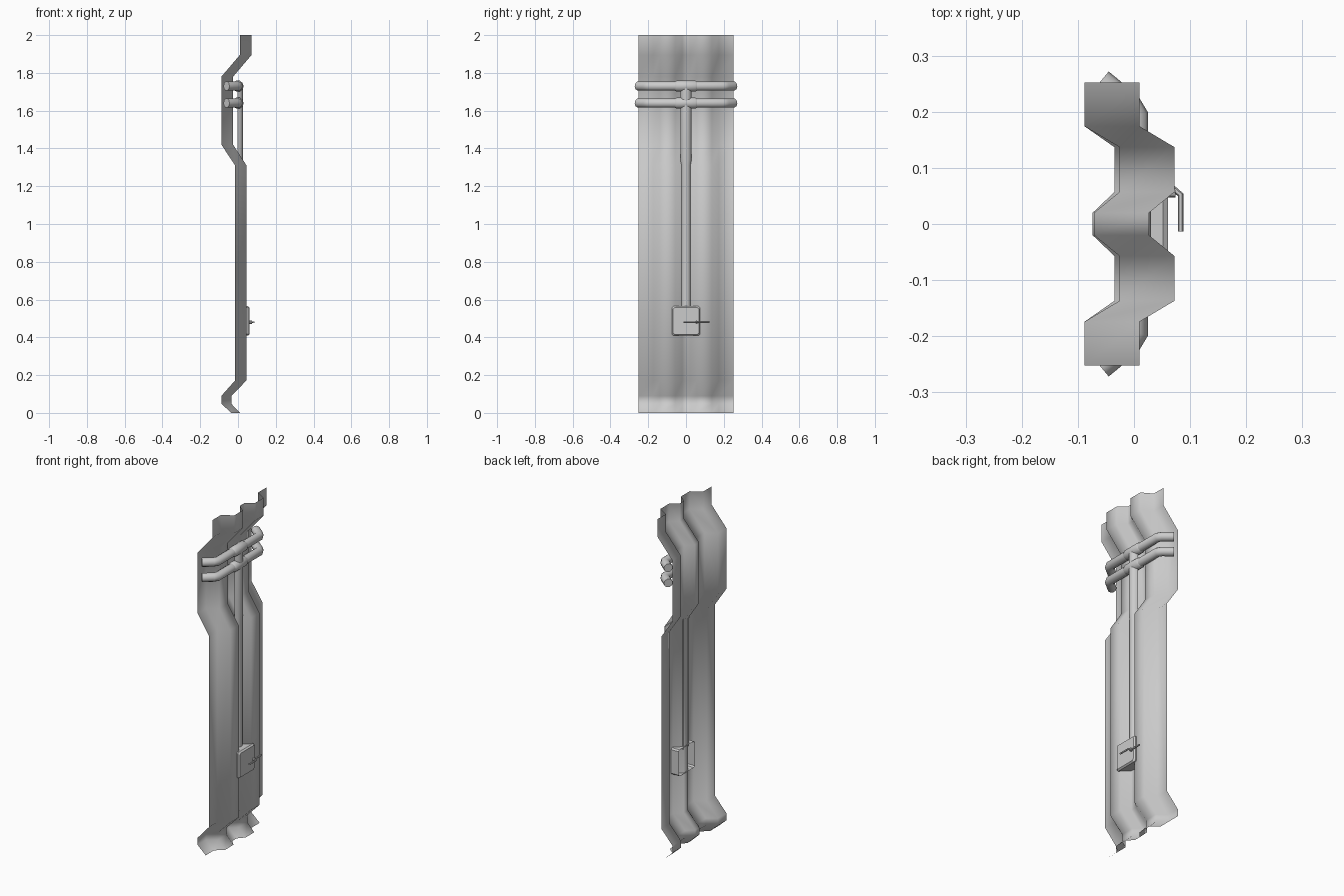
import bpy, bmesh, math
from mathutils import Vector

if "Cube" in bpy.data.objects:
    bpy.data.objects.remove(bpy.data.objects["Cube"])


def make(name, bm, angle=None):
    me = bpy.data.meshes.new(name)
    bm.normal_update()
    bm.to_mesh(me)
    bm.free()
    ob = bpy.data.objects.new(name, me)
    bpy.context.collection.objects.link(ob)
    if angle:
        bpy.context.view_layer.objects.active = ob
        ob.select_set(True)
        bpy.ops.object.shade_smooth_by_angle(angle=math.radians(angle))
        ob.select_set(False)
    return ob


def loft(name, rows, angle=None, closed=False, caps=False):
    """Skin a list of equally long point rows."""
    bm = bmesh.new()
    vr = [[bm.verts.new(p) for p in r] for r in rows]
    n = len(rows[0])
    for a, b in zip(vr, vr[1:]):
        for i in range(n if closed else n - 1):
            j = (i + 1) % n
            bm.faces.new((a[i], a[j], b[j], b[i]))
    if caps:
        bm.faces.new(vr[0])
        bm.faces.new(vr[-1])
    if closed:
        bmesh.ops.recalc_face_normals(bm, faces=bm.faces)
    return make(name, bm, angle)


def tube(name, path, radii, sides=10, caps=True):
    """Tube in a horizontal plane with mitred corners."""
    pts = [Vector(p) for p in path]
    if not isinstance(radii, (list, tuple)):
        radii = [radii] * len(pts)
    rows = []
    for k, p in enumerate(pts):
        d0 = (p - pts[k - 1]).normalized() if k else (pts[1] - p).normalized()
        d1 = (pts[k + 1] - p).normalized() if k < len(pts) - 1 else d0
        t = (d0 + d1).normalized()
        side = Vector((0, 0, 1)).cross(t) / max(t.dot(d0), 0.3)
        rows.append([p + (side * math.cos(a) + Vector((0, 0, math.sin(a)))) * radii[k]
                     for a in [2 * math.pi * i / sides for i in range(sides)]])
    return loft(name, rows, 40, True, caps)


# corrugated wall sheet: cross-section (y, depth factor) swept up the side profile
half = [(0.2525, 0), (0.174, 0), (0.137, 1), (0.057, 1), (0.02, 0.27)]
section = [(-y, f) for y, f in half] + [(y, f) for y, f in reversed(half)]
profile = [(0, -0.035, 0.045), (0.048, -0.088, 0.053), (0.09, -0.088, 0.053),
           (0.172, -0.015, 0.06), (1.31, -0.015, 0.06), (1.42, -0.088, 0.062),
           (1.78, -0.088, 0.062), (1.895, 0.01, 0.062), (2.0, 0.01, 0.062)]
loft("wall_sheet", [[(x + amp * f, y, z) for y, f in section] for z, x, amp in profile], 75)

# horizontal pipes, bent back at both ends
for label, z in (("upper", 1.73), ("lower", 1.64)):
    arm = [(-0.061, 0.2525), (-0.012, 0.212), (0, 0.192)]
    path = [(x, -y, z) for x, y in arm] + [(x, y, z) for x, y in reversed(arm)]
    tube(label + "_pipe", path, 0.025)
    # joint sleeve with tapered ends
    tube(label + "_sleeve", [(0, y, z) for y in (-0.06, -0.05, 0.05, 0.06)],
         [0.024, 0.03, 0.03, 0.024])

# vertical half-round pipe, slightly wider above a coupling
arc = [math.pi * (i / 6 - 0.5) for i in range(7)]
loft("vertical_pipe", [[(-0.003 + r * math.cos(a), r * math.sin(a), z) for a in arc]
                       for z, r in ((0.55, 0.026), (1.31, 0.026), (1.35, 0.03), (1.735, 0.03))], 40)

# control box with clipped corners and an open back
def outline(x, h, v, c):
    q = [(h, v - c), (h - c, v), (c - h, v), (-h, v - c),
         (-h, c - v), (c - h, -v), (h - c, -v), (h, c - v)]
    return [(x, y, 0.487 + z) for y, z in q]

bm_rows = [outline(-0.005, 0.075, 0.078, 0.008), outline(0.052, 0.075, 0.078, 0.008),
           outline(0.061, 0.068, 0.071, 0.008)]
box = loft("control_box", bm_rows, 30, True, True)
bm = bmesh.new()
bm.from_mesh(box.data)
back = [f for f in bm.faces if max(v.co.x for v in f.verts) < 0]
bmesh.ops.delete(bm, geom=back, context='FACES_ONLY')
bm.to_mesh(box.data)
bm.free()

# cranked lever and its pivot
tube("lever", [(0.083, -0.013, 0.48), (0.083, 0.052, 0.48),
               (0.067, 0.066, 0.48), (0.067, 0.125, 0.48)], [0.007, 0.007, 0.006, 0.006][:4] and 0.005, 6)
tube("lever_pivot", [(0.055, 0.056, 0.48), (0.074, 0.056, 0.48)], 0.009, 8)
